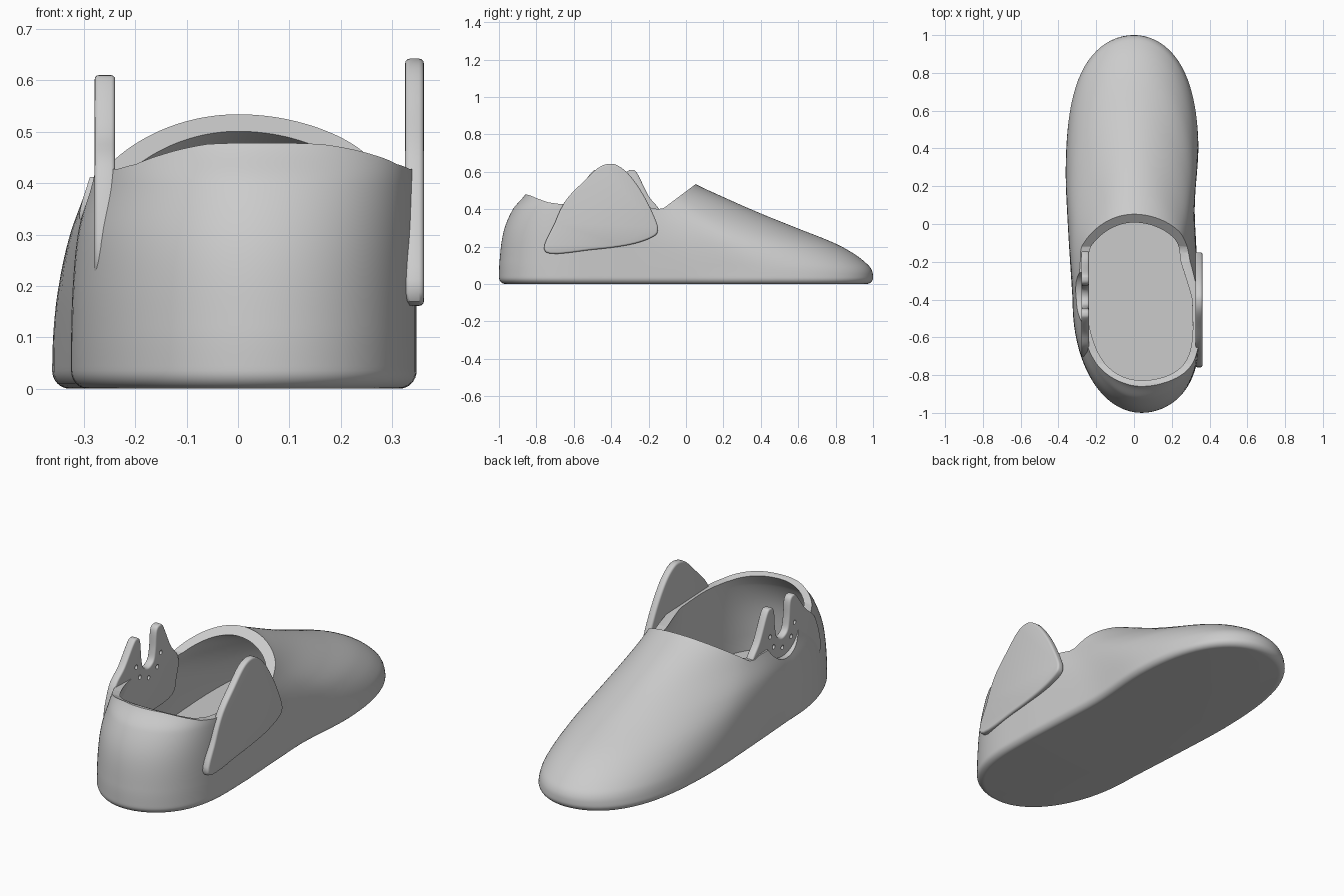
import bpy, bmesh, math

if "Cube" in bpy.data.objects:
    bpy.data.objects.remove(bpy.data.objects["Cube"])

grey = bpy.data.materials.new("plain grey")
grey.diffuse_color = (0.6, 0.6, 0.6, 1)
grey.use_nodes = True
grey.node_tree.nodes["Principled BSDF"].inputs["Base Color"].default_value = grey.diffuse_color


def curve(table, t):
    """Smooth interpolation through (t, value) pairs."""
    if t <= table[0][0]:
        return table[0][1]
    if t >= table[-1][0]:
        return table[-1][1]
    i = max(k for k in range(len(table) - 1) if table[k][0] <= t)

    def slope(k):
        a, b = table[max(k - 1, 0)], table[min(k + 1, len(table) - 1)]
        return (b[1] - a[1]) / (b[0] - a[0])
    (t0, v0), (t1, v1) = table[i], table[i + 1]
    h = t1 - t0
    s = (t - t0) / h
    return ((2*s**3 - 3*s**2 + 1) * v0 + (s**3 - 2*s**2 + s) * h * slope(i)
            + (3*s**2 - 2*s**3) * v1 + (s**3 - s**2) * h * slope(i + 1))


# Foot shape by height: toe reach, heel reach, toe bluntness, left width scale
TOE = [(0, 1), (.04, 1), (.07, .995), (.1, .975), (.16, .9), (.22, .79), (.3, .59),
       (.385, .38), (.46, .21), (.535, .05), (.62, -.08), (.75, -.22)]
HEEL = [(0, 1), (.12, .997), (.28, .975), (.4, .925), (.478, .86), (.6, .8), (.75, .76)]
BLUNT = [(0, 6), (.1, 5), (.2, 3.5), (.3, 2.3), (.41, 1.45), (.535, 1.1), (.75, 1.1)]
LEFT = [(0, 1), (.1, 1), (.2, .99), (.3, .96), (.4, .89), (.5, .86), (.75, .85)]
# Half widths from ankle (0) to toe (1)
WIDE_L = [(0, .325), (.28, .35), (.5, .365), (1, .365)]
WIDE_R = [(0, .345), (.2, .33), (.36, .322), (.6, .35), (1, .352)]
MID = -.4


def contour(z, inset, n=128):
    """Horizontal outline of the foot at height z, shrunk by inset."""
    zz = z + inset
    out = []
    for i in range(n):
        a = 2 * math.pi * i / n
        c, s = math.cos(a), math.sin(a)
        u = abs(s)
        if s >= 0:
            w = curve(WIDE_R if c > 0 else WIDE_L, u)
            power, reach, shift = curve(BLUNT, zz), curve(TOE, zz) - inset - MID, 0
        else:
            w = .345 if c > 0 else .325
            power, reach = 2.8, -(curve(HEEL, z) - inset + MID)
            shift = .04 * u * u * (3 - 2 * u)
        if c < 0:
            w *= curve(LEFT, z)
        x = shift + math.copysign((w - inset) * math.sqrt(max(0, 1 - u ** power)), c)
        out.append((x, MID + u * reach, z))
    return out


def finish(name, bm):
    bmesh.ops.recalc_face_normals(bm, faces=bm.faces)
    me = bpy.data.meshes.new(name)
    bm.to_mesh(me)
    bm.free()
    ob = bpy.data.objects.new(name, me)
    bpy.context.collection.objects.link(ob)
    me.materials.append(grey)
    return ob


def stack(name, z0, z1, inset, rounding=0):
    """Closed solid made of stacked outlines."""
    bm = bmesh.new()
    heights = [z0 + (z1 - z0) * k / 70 for k in range(71)]
    if rounding:
        heights = [rounding * (1 - math.cos(k * math.pi / 16)) for k in range(8)] + \
                  [rounding + (z1 - rounding) * k / 70 for k in range(71)]
    rings = []
    for z in heights:
        q = max(0, 1 - z / rounding) if rounding else 0
        edge = rounding * (1 - math.sqrt(1 - q * q))
        pts = contour(z, inset)
        rings.append([bm.verts.new((x * (1 - edge / .36), y * (1 - edge), z)) for x, y, z in pts])
    for a, b in zip(rings, rings[1:]):
        for i in range(len(a)):
            j = (i + 1) % len(a)
            bm.faces.new((a[i], a[j], b[j], b[i]))
    bm.faces.new(rings[0])
    bm.faces.new(rings[-1])
    return finish(name, bm)


def rounded(pts, steps=6):
    """Closed smooth loop through a few points."""
    out, n = [], len(pts)
    for i in range(n):
        p = [pts[(i + k - 1) % n] for k in range(4)]
        for k in range(steps):
            t = k / steps
            out.append(tuple(.5 * (2*b + (c - a)*t + (2*a - 5*b + 4*c - d)*t*t
                                   + (3*b - a - 3*c + d)*t**3) for a, b, c, d in zip(*p)))
    return out


def slab(name, pts, x0, x1):
    """Side profile (y, z) extruded across x."""
    bm = bmesh.new()
    a = [bm.verts.new((x0, y, z)) for y, z in pts]
    b = [bm.verts.new((x1, y, z)) for y, z in pts]
    for i in range(len(a)):
        j = (i + 1) % len(a)
        bm.faces.new((a[i], a[j], b[j], b[i]))
    bm.faces.new(a)
    bm.faces.new(b)
    return finish(name, bm)


def disc(name, y, z, r, x0, x1, n=32):
    return slab(name, [(y + r * math.cos(2 * math.pi * k / n), z + r * math.sin(2 * math.pi * k / n))
                       for k in range(n)], x0, x1)


def bake(ob, cutters=(), bevel=0):
    if bevel:
        m = ob.modifiers.new("edge", 'BEVEL')
        m.width, m.segments, m.limit_method, m.angle_limit = bevel, 3, 'ANGLE', math.radians(50)
    for c in cutters:
        m = ob.modifiers.new("cut", 'BOOLEAN')
        m.operation, m.object, m.solver = 'DIFFERENCE', c, 'EXACT'
    bpy.context.view_layer.update()
    ev = ob.evaluated_get(bpy.context.evaluated_depsgraph_get())
    me = bpy.data.meshes.new_from_object(ev)
    ob.modifiers.clear()
    ob.data = me
    bpy.ops.object.select_all(action='DESELECT')
    ob.select_set(True)
    bpy.context.view_layer.objects.active = ob
    bpy.ops.object.shade_smooth_by_angle(angle=math.radians(35))


# Hollow foot shell with sloping collar
shell = stack("foot_shell", 0, .68, 0, rounding=.035)
cavity = stack("cavity_cutter", .04, .72, .037)
collar = slab("collar_cutter", [(-1.2, .48), (-.87, .48), (-.84, .476), (-.79, .455), (-.74, .437),
                                (-.68, .428), (-.2, .41), (-.15, .4), (-.12, .405), (-.08, .435),
                                (.06, .54), (.06, 1), (-1.2, 1)], -.6, .6)
pocket = disc("pocket_cutter", -.385, .47, .14, -.5, -.279, 48)
holes = [disc("hole_cutter", -.385 + .1 * math.cos(a), .475 + .1 * math.sin(a), .011, -.5, -.1, 16)
         for a in (math.radians(d) for d in (185, 225, 270, 315, 355))]
bake(shell, [cavity, collar, pocket] + holes)

# Solid ankle flap on the right
right_flap = slab("right_flap", rounded([
    (-.75, .17), (-.5, .183), (-.3, .21), (-.18, .25), (-.15, .29), (-.17, .36), (-.23, .48),
    (-.3, .58), (-.36, .63), (-.41, .642), (-.47, .62), (-.55, .545), (-.64, .45), (-.7, .33)]),
    .325, .362)
bake(right_flap, bevel=.01)

# Slotted ankle flap on the left
left_flap = slab("left_flap", rounded([
    (-.7, .25), (-.66, .42), (-.58, .5), (-.51, .59), (-.48, .61), (-.45, .59), (-.44, .5),
    (-.425, .445), (-.385, .425), (-.345, .445), (-.33, .5), (-.32, .59), (-.29, .61), (-.26, .59),
    (-.2, .47), (-.14, .39), (-.15, .3), (-.22, .2), (-.6, .2)]), -.279, -.239)
bake(left_flap, holes, bevel=.008)

for c in [cavity, collar, pocket] + holes:
    bpy.data.objects.remove(c)
